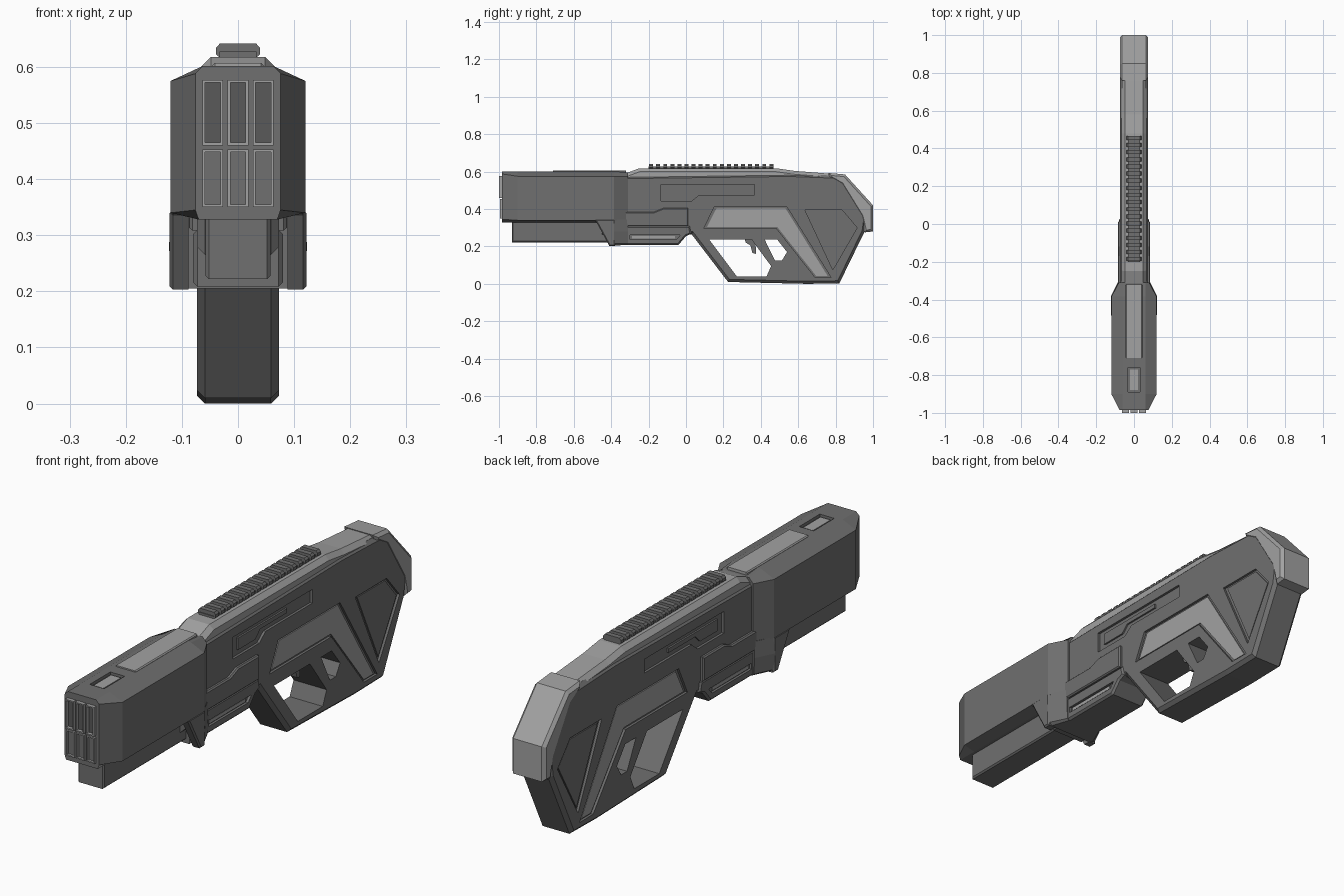
import bpy, bmesh

if "Cube" in bpy.data.objects:
    bpy.data.objects.remove(bpy.data.objects["Cube"])


def material(name, v):
    m = bpy.data.materials.new(name)
    m.diffuse_color = (v, v, v, 1)
    m.use_nodes = True
    m.node_tree.nodes["Principled BSDF"].inputs["Base Color"].default_value = m.diffuse_color
    return m


DARK = material("dark_grey", 0.16)
LIGHT = material("mid_grey", 0.36)
BLACK = material("deep_grey", 0.10)


def finish(name, bm, *mats):
    bmesh.ops.recalc_face_normals(bm, faces=bm.faces[:])
    me = bpy.data.meshes.new(name)
    bm.to_mesh(me)
    bm.free()
    for m in mats:
        me.materials.append(m)
    ob = bpy.data.objects.new(name, me)
    bpy.context.collection.objects.link(ob)
    return ob


def add_prism(bm, pts, x0, x1, bevel=0.0):
    """Extrude a (y, z) profile across x; chamfer the outer rims."""
    a = [bm.verts.new((x0, y, z)) for y, z in pts]
    b = [bm.verts.new((x1, y, z)) for y, z in pts]
    n = len(pts)
    caps = [bm.faces.new(a), bm.faces.new(b)]
    for i in range(n):
        j = (i + 1) % n
        bm.faces.new((a[i], a[j], b[j], b[i]))
    if bevel:
        rims = caps if abs(x0 + x1) < 1e-6 else [caps[1]]
        edges = [e for f in rims for e in f.edges]
        bmesh.ops.recalc_face_normals(bm, faces=bm.faces[:])
        bmesh.ops.bevel(bm, geom=edges, offset=bevel, offset_type='OFFSET',
                        segments=1, affect='EDGES')


def prism(name, pts, w, bevel=0.0, mat=DARK):
    bm = bmesh.new()
    add_prism(bm, pts, -w, w, bevel)
    return finish(name, bm, mat)


def pair(name, pts, x0, x1, bevel=0.0, mat=DARK):
    """Matching plates on both sides."""
    obs = []
    for s, side in ((1, "right"), (-1, "left")):
        bm = bmesh.new()
        add_prism(bm, pts, s * x0, s * x1, bevel)
        obs.append(finish(f"{name}_{side}", bm, mat))
    return obs


def rect(y0, y1, z0, z1):
    return [(y0, z0), (y1, z0), (y1, z1), (y0, z1)]


def loft(name, sections, mat=DARK):
    """Mirror half sections (y, [(x, z)...]) and skin them along y."""
    bm = bmesh.new()
    rings = []
    for y, half in sections:
        loop = half + [(-x, z) for x, z in reversed(half)]
        rings.append([bm.verts.new((x, y, z)) for x, z in loop])
    for r, q in zip(rings, rings[1:]):
        for i in range(len(r)):
            j = (i + 1) % len(r)
            bm.faces.new((r[i], r[j], q[j], q[i]))
    bm.faces.new(rings[0])
    bm.faces.new(rings[-1])
    return finish(name, bm, mat)


def cut(ob, cutters):
    for c in cutters:
        c.hide_render = True
        m = ob.modifiers.new("cut", 'BOOLEAN')
        m.operation, m.solver, m.object = 'DIFFERENCE', 'EXACT', c
        bpy.context.view_layer.objects.active = ob
        bpy.ops.object.modifier_apply(modifier=m.name)
        bpy.data.objects.remove(c)


# Receiver, grip frame and stock in one silhouette
W = 0.073
body = prism("receiver_and_stock", [
    (-0.45, 0.575), (0.55, 0.588), (0.77, 0.58), (0.84, 0.575), (0.975, 0.42),
    (0.955, 0.28), (0.82, 0.003), (0.65, 0.0), (0.225, 0.01), (0.03, 0.265),
    (-0.45, 0.265)], W, 0.014)
guard_hole = prism("guard_hole", [(0.123, 0.238), (0.35, 0.238), (0.455, 0.095),
                                  (0.43, 0.038), (0.273, 0.038)], 0.2)
rear_hole = prism("rear_hole", [(0.42, 0.238), (0.487, 0.238), (0.54, 0.17),
                                (0.513, 0.125), (0.476, 0.125)], 0.2)
grip_panel = [(0.15, 0.41), (0.54, 0.41), (0.775, 0.035), (0.69, 0.035), (0.485, 0.295), (0.095, 0.295)]
inset_grip = [(0.162, 0.402), (0.533, 0.402), (0.758, 0.041), (0.697, 0.041), (0.489, 0.303), (0.112, 0.303)]
cutters = [guard_hole, rear_hole]
for pts in (
        grip_panel,
        [(0.636, 0.395), (0.834, 0.395), (0.915, 0.30), (0.785, 0.075)],
        [(-0.135, 0.53), (0.365, 0.53), (0.365, 0.475), (0.07, 0.475), (0.03, 0.443), (-0.135, 0.443)]):
    cutters += pair("recess", pts, W - 0.010, W + 0.03)
cut(body, cutters)

# Panels seated inside the recesses
pair("grip_panel", inset_grip, 0.055, W - 0.005, 0.0, LIGHT)
pair("side_window_bar", [(-0.10, 0.512), (0.21, 0.512), (0.21, 0.495), (0.04, 0.495),
                         (0.01, 0.465), (-0.10, 0.465)], 0.05, W - 0.003)
pair("stock_panel", [(0.655, 0.386), (0.83, 0.386), (0.903, 0.30), (0.788, 0.098)],
     0.05, W - 0.005)

# Trigger
prism("trigger", [(0.31, 0.25), (0.37, 0.25), (0.375, 0.16), (0.355, 0.165),
                  (0.345, 0.205), (0.32, 0.22)], 0.012)

# Butt pad wrapping the rear
prism("butt_pad", [(0.76, 0.593), (0.85, 0.585), (1.0, 0.42), (1.0, 0.28), (0.955, 0.275),
                   (0.935, 0.36), (0.83, 0.53), (0.77, 0.565)], 0.075, 0.012, LIGHT)

# Top spine and toothed rail
prism("top_spine", [(-0.33, 0.55), (-0.33, 0.588), (-0.25, 0.618), (0.48, 0.618),
                    (0.58, 0.604), (0.78, 0.588), (0.78, 0.55)], 0.066, 0.018, LIGHT)
prism("rail_base", rect(-0.2, 0.465, 0.60, 0.627), 0.033)
for i in range(18):
    y = -0.197 + i * 0.0378
    loft(f"rail_tooth_{i + 1}", [(v, [(0.032, 0.642), (0.039, 0.634), (0.039, 0.622), (0.033, 0.617)])
                                 for v in (y, y + 0.021)])


# Front housing, tapered at both ends
def section(w, zt, zs, zb):
    return [(0.062, zt), (w, zs), (w, zb), (0.07, 0.328)]


housing = loft("front_housing", [
    (-0.985, section(0.076, 0.602, 0.588, 0.345)),
    (-0.90, section(0.12, 0.602, 0.575, 0.340)),
    (-0.385, section(0.12, 0.602, 0.575, 0.340)),
    (-0.31, section(0.08, 0.595, 0.575, 0.340))])
cut(housing, [prism("slot", rect(-0.89, -0.76, 0.590, 0.65), 0.032)])
prism("slot_insert", rect(-0.88, -0.77, 0.58, 0.597), 0.022, 0, LIGHT)
prism("top_plate", rect(-0.71, -0.32, 0.58, 0.607), 0.045, 0.004, LIGHT)

# Six rectangular barrels, two rows of three, with dark sunken cores
for r, (z0, z1, front) in enumerate(((0.46, 0.577, -1.0), (0.35, 0.453, -0.995))):
    for c in range(3):
        bm = bmesh.new()
        bmesh.ops.create_cube(bm, size=1)
        for v in bm.verts:
            v.co = ((c - 1) * 0.045 + v.co.x * 0.037, front + 0.04 + v.co.y * 0.08,
                    (z0 + z1) / 2 + v.co.z * (z1 - z0))
        bm.normal_update()
        face = min(bm.faces, key=lambda f: f.calc_center_median().y)
        bmesh.ops.inset_region(bm, faces=[face], thickness=0.007)
        core = bmesh.ops.extrude_discrete_faces(bm, faces=[face])["faces"][0]
        bmesh.ops.translate(bm, vec=(0, 0.014, 0), verts=core.verts[:])
        core.material_index = 1
        finish(f"barrel_{r + 1}_{c + 1}", bm, LIGHT, BLACK)

# Underbarrel block
prism("underbarrel", rect(-0.93, -0.40, 0.222, 0.335), 0.058, 0.006)

# Side flanges flush with the housing, tapering back into the hull
pair("side_flange", [(-0.50, 0.345), (-0.482, 0.335), (-0.41, 0.203), (-0.38, 0.203),
                     (-0.38, 0.345)], 0.088, 0.122, 0.006)
loft("flange_taper", [
    (-0.385, [(0.119, 0.345), (0.123, 0.28), (0.119, 0.215), (0.105, 0.205)]),
    (-0.31, [(0.083, 0.345), (0.086, 0.28), (0.083, 0.215), (0.075, 0.208)])])

# Lower hull, its side rib and stepped side panels
hull = prism("lower_hull", [(-0.41, 0.31), (0.02, 0.31), (0.03, 0.268), (0.0, 0.255),
                            (-0.04, 0.208), (-0.41, 0.208)], 0.08, 0.008)
cut(hull, pair("hull_groove", [(-0.30, 0.262), (-0.03, 0.262), (-0.05, 0.238), (-0.30, 0.238)],
               0.07, 0.12))
pair("hull_rib", rect(-0.29, -0.06, 0.243, 0.257), 0.06, 0.075, 0, LIGHT)
pair("stepped_side_panel", [(-0.40, 0.385), (-0.17, 0.385), (-0.12, 0.405), (0.012, 0.405),
                            (0.012, 0.308), (-0.40, 0.308)], 0.06, 0.086, 0.005)
